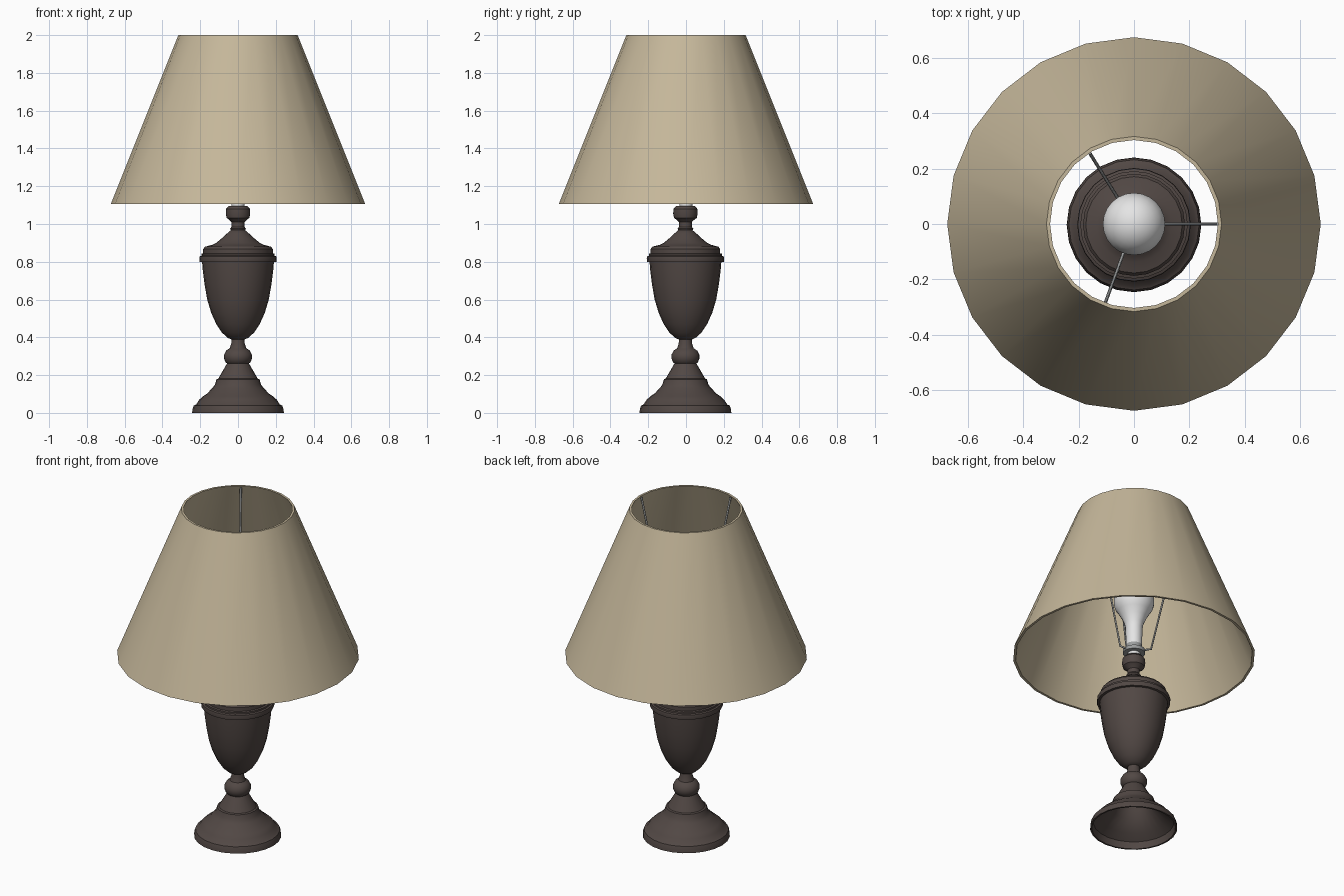
import bpy, bmesh, math

if "Cube" in bpy.data.objects:
    bpy.data.objects.remove(bpy.data.objects["Cube"])


def material(name, rgb):
    m = bpy.data.materials.new(name)
    m.diffuse_color = (*rgb, 1)
    m.use_nodes = True
    m.node_tree.nodes["Principled BSDF"].inputs["Base Color"].default_value = m.diffuse_color
    return m


BRONZE = material("dark bronze", (0.083, 0.064, 0.058))
FABRIC = material("beige fabric", (0.56, 0.475, 0.325))
GLASS = material("white glass", (0.78, 0.78, 0.78))
STEEL = material("grey steel", (0.33, 0.34, 0.34))


def revolve(name, profile, mat, sides=24, closed=False, angle=35):
    """Turn an (r, z) profile around z; r = 0 makes a pole."""
    bm = bmesh.new()
    rings = []
    for r, z in profile:
        if r == 0:
            rings.append([bm.verts.new((0, 0, z))] * sides)
        else:
            rings.append([bm.verts.new((r * math.cos(a), r * math.sin(a), z))
                          for a in (math.tau * i / sides for i in range(sides))])
    pairs = list(zip(rings, rings[1:]))
    if closed:
        pairs.append((rings[-1], rings[0]))
    for a, b in pairs:
        for i in range(sides):
            j = (i + 1) % sides
            quad = list(dict.fromkeys((a[i], a[j], b[j], b[i])))
            if len(quad) > 2:
                bm.faces.new(quad)
    bmesh.ops.recalc_face_normals(bm, faces=bm.faces)
    mesh = bpy.data.meshes.new(name)
    bm.to_mesh(mesh)
    bm.free()
    mesh.materials.append(mat)
    ob = bpy.data.objects.new(name, mesh)
    bpy.context.collection.objects.link(ob)
    bpy.ops.object.select_all(action='DESELECT')
    ob.select_set(True)
    bpy.context.view_layer.objects.active = ob
    bpy.ops.object.shade_smooth_by_angle(angle=math.radians(angle))
    return ob


# Turned foot, hollow underneath, with stem and ball collar
foot = revolve("foot", [
    (0, 0.25), (0.045, 0.25), (0.10, 0.17), (0.12, 0.125), (0.18, 0.07),
    (0.225, 0.04), (0.233, 0),
    (0.243, 0), (0.241, 0.02), (0.235, 0.038), (0.222, 0.044), (0.205, 0.07),
    (0.185, 0.088), (0.16, 0.105), (0.143, 0.125), (0.135, 0.132),
    (0.122, 0.15), (0.114, 0.178), (0.104, 0.182), (0.058, 0.262),
    (0.066, 0.268), (0.074, 0.288), (0.074, 0.308), (0.062, 0.33),
    (0.044, 0.342), (0.036, 0.365), (0.033, 0.40), (0, 0.40)], BRONZE)

# Urn body with rim band and domed lid
urn = revolve("urn", [
    (0, 0.387), (0.034, 0.388), (0.055, 0.398), (0.085, 0.425), (0.115, 0.47),
    (0.142, 0.53), (0.163, 0.60), (0.177, 0.68), (0.186, 0.75), (0.19, 0.798),
    (0.203, 0.80), (0.205, 0.815), (0.203, 0.828), (0.194, 0.832),
    (0.194, 0.842), (0.184, 0.845), (0.184, 0.868), (0.174, 0.88),
    (0.135, 0.89), (0.115, 0.90), (0.085, 0.925), (0.058, 0.95),
    (0.038, 0.967), (0, 0.975)], BRONZE)

# Neck and knob
neck = revolve("neck", [
    (0, 0.96), (0.038, 0.967), (0.042, 0.975), (0.034, 0.985), (0.034, 1.01),
    (0.046, 1.022), (0.06, 1.032), (0.065, 1.055), (0.063, 1.08),
    (0.05, 1.095), (0, 1.097)], BRONZE)
for part in (foot, urn, neck):
    part.location.y = -0.003

# Lamp socket and the flange carrying the shade wires
revolve("socket", [(0, 1.09), (0.035, 1.09), (0.035, 1.18), (0, 1.18)], GLASS)
revolve("flange", [(0.03, 1.118), (0.062, 1.118), (0.062, 1.14), (0.045, 1.15),
                   (0.045, 1.175), (0.03, 1.175)], STEEL, closed=True)

# Light bulb: neck flaring into a sphere
bulb = [(0, 1.17), (0.045, 1.17), (0.047, 1.28), (0.053, 1.31), (0.07, 1.35), (0.09, 1.385)]
bulb += [(0.113 * math.cos(a), 1.45 + 0.113 * math.sin(a))
         for a in (math.radians(d) for d in range(-22, 85, 14))]
revolve("bulb", bulb + [(0, 1.563)], GLASS)

# Fabric shade, a thin 24-sided cone open at both ends
revolve("shade", [(0.674, 1.105), (0.316, 2.0), (0.303, 2.0), (0.66, 1.105)],
        FABRIC, closed=True)

# Three bent wires from the flange to the top of the shade
for n, deg in enumerate((0, 122, 250)):
    c, s = math.cos(math.radians(deg)), math.sin(math.radians(deg))
    cu = bpy.data.curves.new(f"shade_wire_{n + 1}", 'CURVE')
    cu.dimensions = '3D'
    cu.bevel_depth = 0.006
    cu.bevel_resolution = 1
    cu.use_fill_caps = True
    path = [(0.05, 1.13), (0.10, 1.13), (0.302, 1.99)]
    sp = cu.splines.new('POLY')
    sp.points.add(len(path) - 1)
    for p, (r, z) in zip(sp.points, path):
        p.co = (r * c, r * s, z, 1)
    cu.materials.append(STEEL)
    bpy.context.collection.objects.link(bpy.data.objects.new(cu.name, cu))
